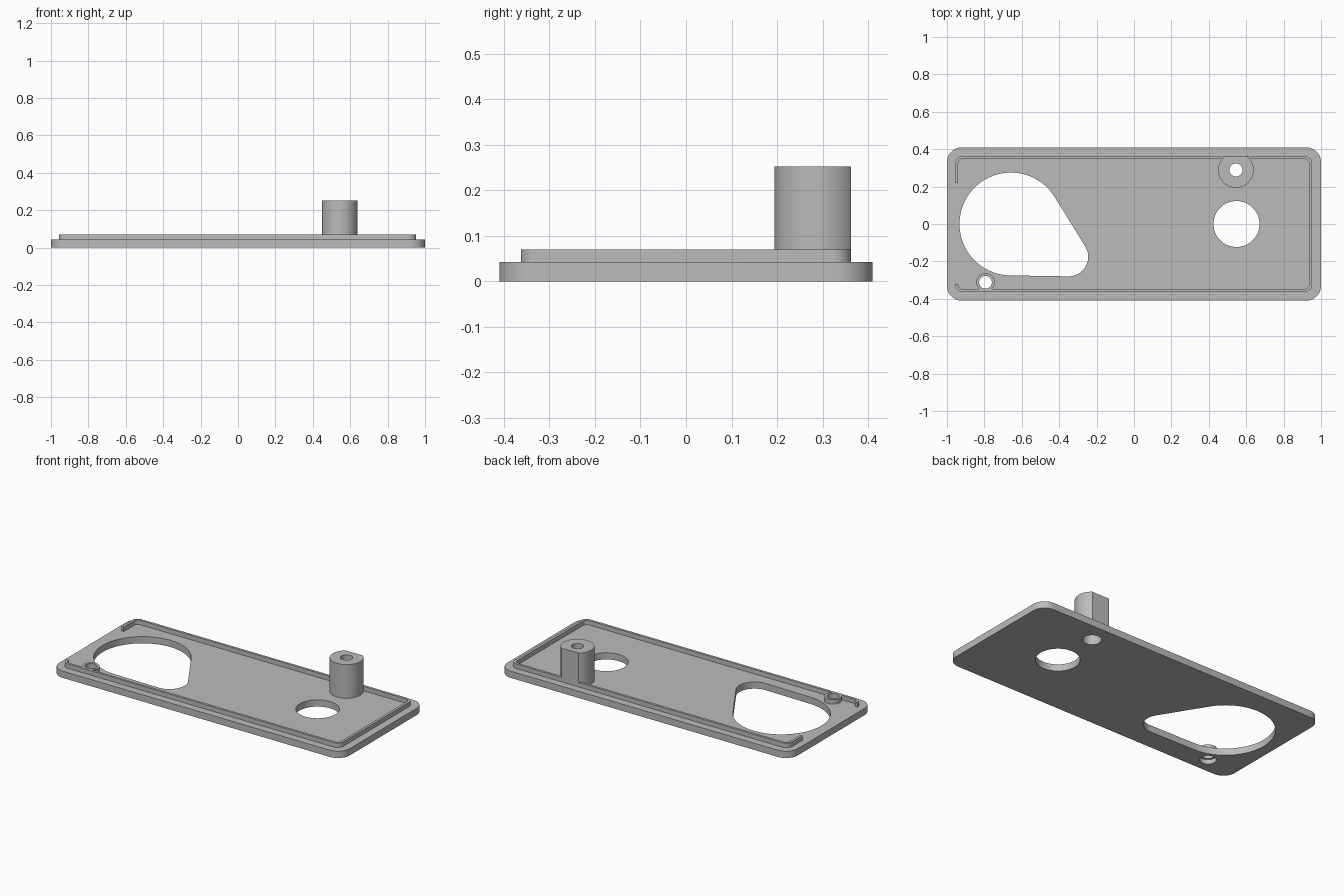
import bpy, bmesh
from math import cos, sin, pi, radians, atan2, acos, hypot

if "Cube" in bpy.data.objects:
    bpy.data.objects.remove(bpy.data.objects["Cube"], do_unlink=True)

grey = bpy.data.materials.new("plain grey")
grey.use_nodes = True
colour = (0.5, 0.5, 0.5, 1)
grey.diffuse_color = colour
grey.node_tree.nodes["Principled BSDF"].inputs["Base Color"].default_value = colour


def arc(cx, cy, r, start, end, steps):
    return [(cx + r * cos(start + (end - start) * i / steps),
             cy + r * sin(start + (end - start) * i / steps)) for i in range(steps + 1)]


def circle(cx, cy, r, steps=64):
    return arc(cx, cy, r, 0, 2 * pi, steps)[:-1]


def rounded_rect(x0, x1, y0, y1, r):
    corners = [(x1 - r, y1 - r), (x0 + r, y1 - r), (x0 + r, y0 + r), (x1 - r, y0 + r)]
    return [p for i, (x, y) in enumerate(corners)
            for p in arc(x, y, r, i * pi / 2, (i + 1) * pi / 2, 12)]


def teardrop(ax, ay, ra, bx, by, rb):
    # Outline wrapped tightly around a large and a small circle
    d = atan2(by - ay, bx - ax)
    t = acos((ra - rb) / hypot(bx - ax, by - ay))
    return arc(ax, ay, ra, d + t, d + 2 * pi - t, 64) + arc(bx, by, rb, d - t, d + t, 32)


def prism(name, outline, z0, z1):
    bm = bmesh.new()
    base = bm.faces.new([bm.verts.new((x, y, z0)) for x, y in outline])
    top = bmesh.ops.extrude_face_region(bm, geom=[base])["geom"]
    bmesh.ops.translate(bm, vec=(0, 0, z1 - z0),
                        verts=[v for v in top if isinstance(v, bmesh.types.BMVert)])
    bmesh.ops.recalc_face_normals(bm, faces=bm.faces)
    mesh = bpy.data.meshes.new(name)
    bm.to_mesh(mesh)
    bm.free()
    mesh.materials.append(grey)
    ob = bpy.data.objects.new(name, mesh)
    bpy.context.collection.objects.link(ob)
    return ob


def part(name, outline, z0, z1, cuts):
    # Solid prism with a list of (outline, bottom, top) prisms cut from it
    ob = prism(name, outline, z0, z1)
    bpy.ops.object.select_all(action="DESELECT")
    bpy.context.view_layer.objects.active = ob
    ob.select_set(True)
    for cut in cuts:
        cutter = prism("cutter", *cut)
        cutter.hide_render = True
        mod = ob.modifiers.new("cut", "BOOLEAN")
        mod.operation = "DIFFERENCE"
        mod.solver = "EXACT"
        mod.object = cutter
        bpy.ops.object.modifier_apply(modifier=mod.name)
        bpy.data.objects.remove(cutter, do_unlink=True)
    bpy.ops.object.shade_smooth_by_angle(angle=radians(30))
    return ob


PLATE_TOP, LIP_TOP, POST_TOP = 0.042, 0.07, 0.252
LIP_Y = 0.363
post = (0.545, 0.289)
boss = (-0.794, -0.312)

# Base plate with its openings and screw recess
part("base_plate", rounded_rect(-1, 1, -0.41, 0.41, 0.08), 0, PLATE_TOP, [
    (teardrop(-0.658, 0, 0.275, -0.35, -0.175, 0.105), -1, 1),
    (circle(0.548, 0, 0.123), -1, 1),
    (circle(*post, 0.052), -1, 1),
    (circle(*boss, 0.046), -1, 0.028),
    (circle(*boss, 0.034), -1, 1),
])

# Thin locating lip, open along most of the right end
part("locating_lip", rounded_rect(-0.957, 0.952, -LIP_Y, LIP_Y, 0.04), PLATE_TOP, LIP_TOP, [
    (rounded_rect(-0.941, 0.936, -LIP_Y + 0.015, LIP_Y - 0.015, 0.026), -1, 1),
    ([(-1.1, -0.32), (-0.9, -0.32), (-0.9, 0.22), (-1.1, 0.22)], -1, 1),
    (circle(*boss, 0.04), -1, 1),
])

# Screw post, flattened flush with the lip and recessed from below
flat = [(x, min(y, LIP_Y)) for x, y in circle(*post, 0.095)]
half = (0.095 ** 2 - (LIP_Y - post[1]) ** 2) ** 0.5
edge = atan2(LIP_Y - post[1], half)
flat = arc(*post, 0.095, pi - edge, 2 * pi + edge, 64)
part("screw_post", flat, PLATE_TOP, POST_TOP, [
    (circle(*post, 0.052), -1, 0.17),
    (circle(*post, 0.035), -1, 1),
])

# Small raised ring around the corner hole
part("corner_ring", circle(*boss, 0.049), PLATE_TOP, LIP_TOP, [
    (circle(*boss, 0.034), -1, 1),
])
